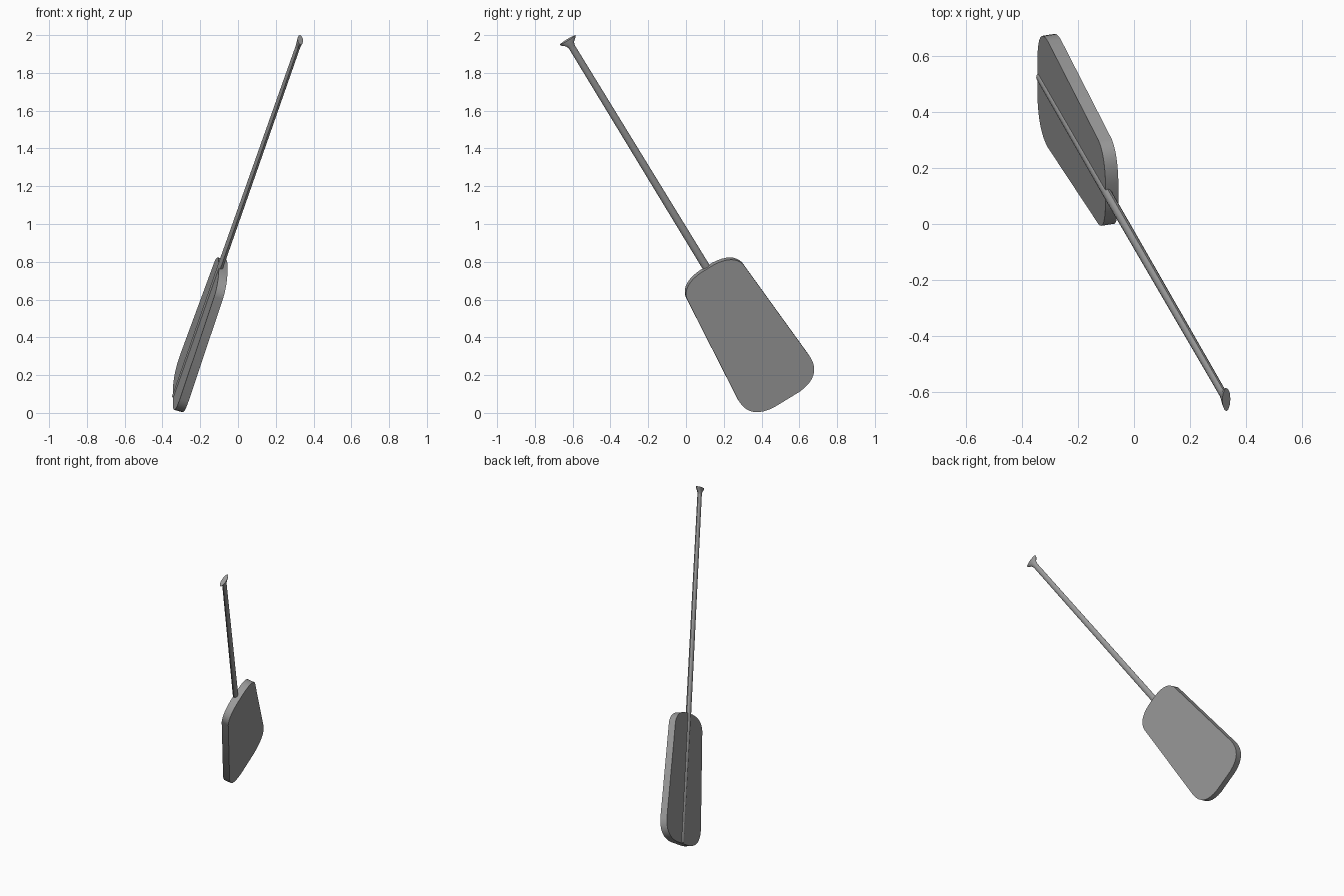
import bpy, bmesh, math
from mathutils import Vector

if "Cube" in bpy.data.objects:
    bpy.data.objects.remove(bpy.data.objects["Cube"])

# Paddle frame: origin where the shaft meets the blade, axes along / across / through
Q = Vector((-0.09, 0.105, 0.775))
A = Vector((0.415, -0.72, 1.18)).normalized()
W = Vector((0, A.z, -A.y)).normalized()
N = W.cross(A).normalized()

# Dark grey finish shared by all parts
grey = bpy.data.materials.new("dark_grey")
grey.diffuse_color = (0.32, 0.32, 0.32, 1)
grey.use_nodes = True
grey.node_tree.nodes["Principled BSDF"].inputs["Base Color"].default_value = grey.diffuse_color


def place(u, s, n):
    return Q + W * u + A * s + N * n


def finish(name, bm):
    bmesh.ops.recalc_face_normals(bm, faces=bm.faces)
    me = bpy.data.meshes.new(name)
    bm.to_mesh(me)
    bm.free()
    me.materials.append(grey)
    ob = bpy.data.objects.new(name, me)
    bpy.context.collection.objects.link(ob)
    bpy.ops.object.select_all(action='DESELECT')
    ob.select_set(True)
    bpy.context.view_layer.objects.active = ob
    bpy.ops.object.shade_smooth_by_angle(angle=math.radians(35))
    return ob


def corner(p0, p1, p2, steps=8):
    p0, p1, p2 = map(Vector, (p0, p1, p2))
    return [p0 * (1 - t) ** 2 + p1 * 2 * t * (1 - t) + p2 * t * t
            for t in (i / steps for i in range(steps + 1))]


def loft(name, rings, sides=12):
    """Elliptical sections (position, half width, half depth, depth offset)."""
    bm = bmesh.new()
    loops = []
    for s, ru, rn, off in rings:
        loops.append([bm.verts.new(place(ru * math.cos(a), s, off + rn * math.sin(a)))
                      for a in (2 * math.pi * i / sides for i in range(sides))])
    for l0, l1 in zip(loops, loops[1:]):
        for i in range(sides):
            j = (i + 1) % sides
            bm.faces.new((l0[i], l0[j], l1[j], l1[i]))
    bm.faces.new(loops[0])
    bm.faces.new(loops[-1])
    return finish(name, bm)


# Blade: mirrored tapering outline with rounded corners, extruded to a slab
half = (corner((0.08, -0.850), (0.222, -0.838), (0.222, -0.720))
        + corner((0.175, -0.088), (0.158, -0.012), (0.04, -0.004)))
outline = [(p.x, p.y) for p in half] + [(-p.x, p.y) for p in reversed(half)]
bm = bmesh.new()
back = [bm.verts.new(place(u, s, -0.011)) for u, s in outline]
front = [bm.verts.new(place(u, s, 0.037)) for u, s in outline]
bm.faces.new(back)
bm.faces.new(front)
for i in range(len(outline)):
    j = (i + 1) % len(outline)
    bm.faces.new((back[i], back[j], front[j], front[i]))
finish("blade", bm)

# Shaft: runs down the back of the blade as a low ridge
loft("shaft", [(-0.845, 0.018, 0.012, -0.005), (0.0, 0.021, 0.016, -0.003),
               (1.425, 0.018, 0.013, -0.002)])

# Grip: flared flat end
loft("grip", [(1.420, 0.018, 0.013, -0.002), (1.440, 0.024, 0.014, -0.002),
              (1.457, 0.044, 0.015, -0.002), (1.467, 0.048, 0.015, -0.002)])
